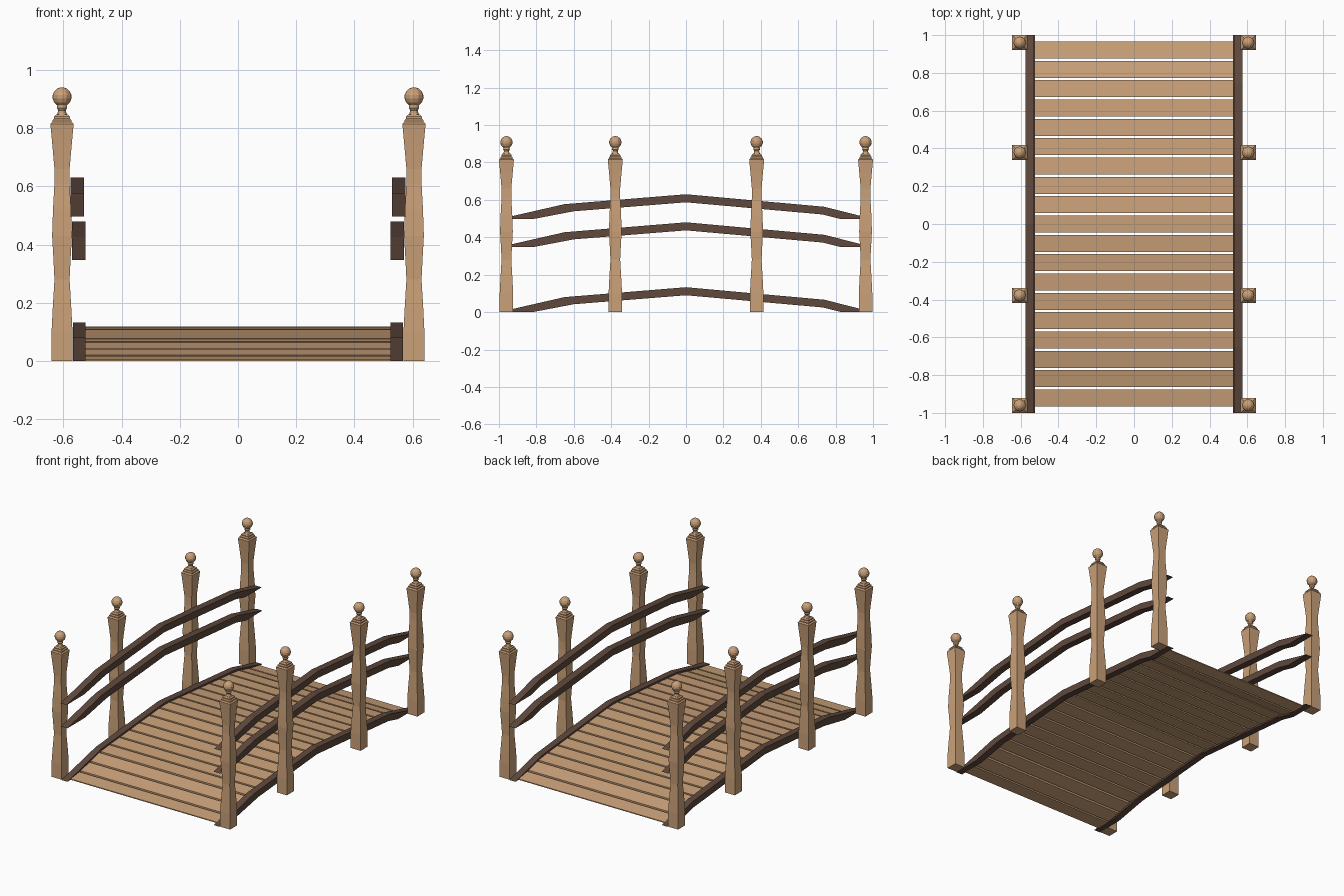
import bpy, bmesh, math

if "Cube" in bpy.data.objects:
    bpy.data.objects.remove(bpy.data.objects["Cube"])


def material(name, rgb):
    m = bpy.data.materials.new(name)
    m.diffuse_color = (*rgb, 1)
    m.use_nodes = True
    m.node_tree.nodes["Principled BSDF"].inputs["Base Color"].default_value = m.diffuse_color
    return m


LIGHT = material("light wood", (0.59, 0.355, 0.19))
DARK = material("dark wood", (0.115, 0.066, 0.047))


def finish(bm, name, mat):
    bmesh.ops.recalc_face_normals(bm, faces=bm.faces)
    me = bpy.data.meshes.new(name)
    bm.to_mesh(me)
    bm.free()
    me.materials.append(mat)
    ob = bpy.data.objects.new(name, me)
    bpy.context.collection.objects.link(ob)
    return ob


def loft(bm, profile, sides, turn=0.0):
    """Stack rings of (radius, z) with flat caps at both ends."""
    rings = []
    for r, z in profile:
        rings.append([bm.verts.new((r * math.cos(turn + math.tau * i / sides),
                                    r * math.sin(turn + math.tau * i / sides), z))
                      for i in range(sides)])
    for a, b in zip(rings, rings[1:]):
        for i in range(sides):
            j = (i + 1) % sides
            bm.faces.new((a[i], a[j], b[j], b[i]))
    bm.faces.new(rings[0][::-1])
    bm.faces.new(rings[-1])


# Posts: square waisted shaft with stepped cap, turned neck and ball
SHAFT = [(.036, 0), (.036, .10), (.032, .18), (.026, .28), (.030, .36),
         (.034, .43), (.031, .52), (.026, .61), (.026, .66), (.033, .74),
         (.040, .815), (.033, .822), (.033, .828), (.027, .834), (.027, .840), (.020, .847)]
NECK = [(.020, .845), (.015, .852), (.013, .862), (.018, .870), (.016, .878)]
BALL = [(.033 * math.sin(math.radians(a)), .908 - .033 * math.cos(math.radians(a)))
        for a in (30, 55, 80, 100, 125, 150, 172)]


def post(name, x, y):
    bm = bmesh.new()
    loft(bm, [(h * math.sqrt(2), z) for h, z in SHAFT], 4, math.pi / 4)
    loft(bm, NECK + BALL, 12)
    ob = finish(bm, name, LIGHT)
    ob.location = (x, y, 0)


# Arched side outline (y, z) shared by the stringers and both rails
TOP = [(-1, 0), (-.65, .08), (0, .133), (.74, .066), (1, 0)]
BOTTOM = [(.83, 0), (.73, .025), (0, .09), (-.6, .042), (-.82, 0)]


def arched_beam(name, x0, x1, z):
    bm = bmesh.new()
    f = bm.faces.new([bm.verts.new((x0, y, z + h)) for y, h in TOP + BOTTOM])
    ext = bmesh.ops.extrude_face_region(bm, geom=[f])
    verts = [v for v in ext["geom"] if isinstance(v, bmesh.types.BMVert)]
    bmesh.ops.translate(bm, verts=verts, vec=(x1 - x0, 0, 0))
    finish(bm, name, DARK)


for s, side in ((-1, "left"), (1, "right")):
    for i, y in enumerate((-.96, -.378, .378, .96)):
        post(f"{side}_post_{i + 1}", s * .605, y)
    arched_beam(f"{side}_stringer", s * .525, s * .568, 0)
    arched_beam(f"{side}_lower_rail", s * .525, s * .571, .347)
    arched_beam(f"{side}_upper_rail", s * .530, s * .575, .497)


def arch_height(y):
    for (y0, z0), (y1, z1) in zip(TOP, TOP[1:]):
        if y0 <= y <= y1:
            return z0 + (z1 - z0) * (y - y0) / (y1 - y0)


# Deck planks following the arch
COUNT, PITCH, WIDTH, THICK = 19, .1024, .09, .022
for i in range(COUNT):
    yc = (i - (COUNT - 1) / 2) * PITCH
    bm = bmesh.new()
    bmesh.ops.create_cube(bm, size=1)
    for v in bm.verts:
        y = yc + v.co.y * WIDTH
        top = max(arch_height(y) - .011, .006)
        z = top if v.co.z > 0 else max(top - THICK, 0)
        v.co = (v.co.x * 1.052, y, z)
    finish(bm, f"plank_{i + 1}", LIGHT)
